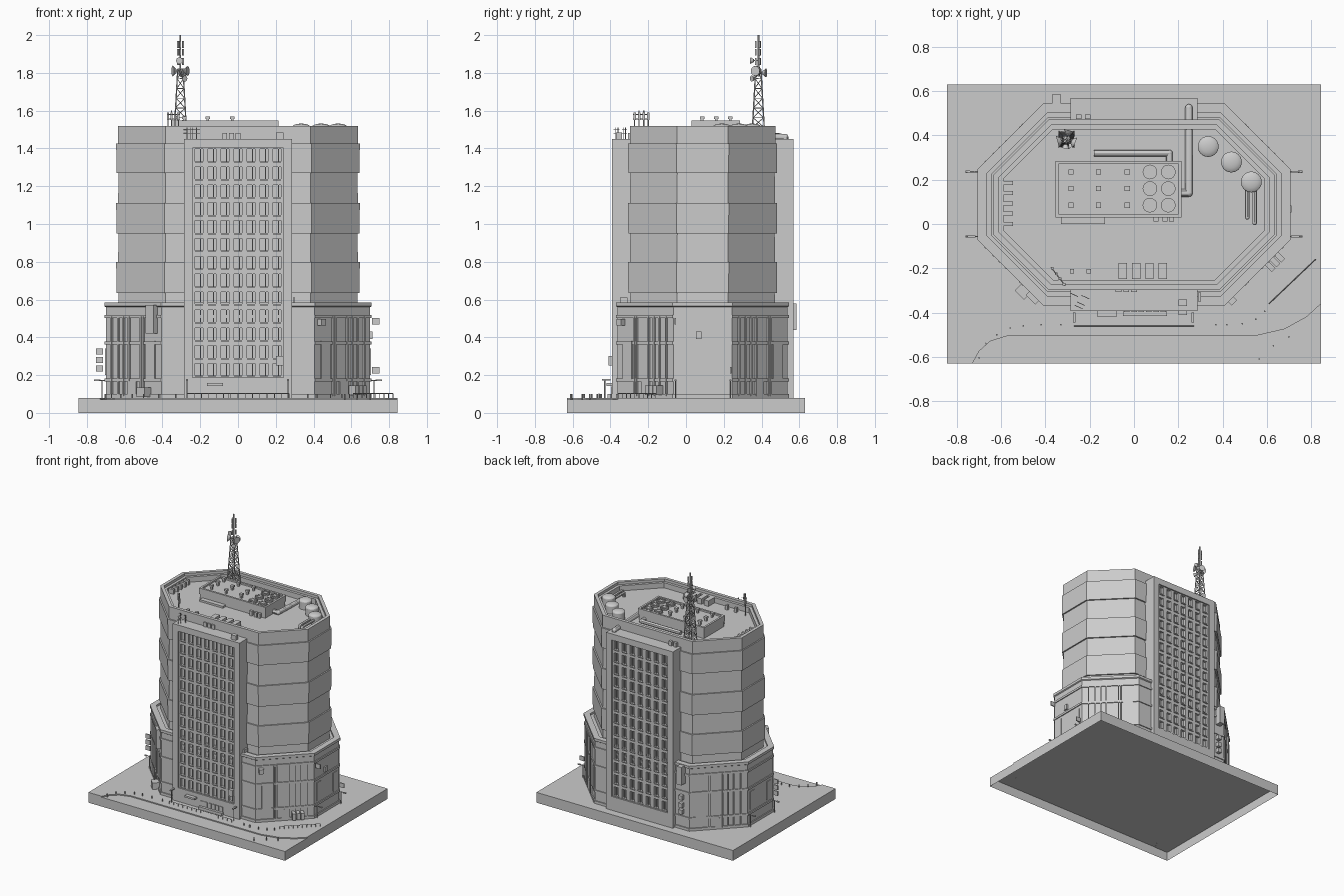
import bpy, bmesh, math
from mathutils import Matrix, Vector

if "Cube" in bpy.data.objects:
    bpy.data.objects.remove(bpy.data.objects["Cube"])

parts = {}
CY = 0.0875          # y centre of the tower
R = 1.46             # roof level

def bm_of(name):
    return parts.setdefault(name, bmesh.new())

def box(name, loc, size, rot=0):
    m = Matrix.Translation(loc) @ Matrix.Rotation(rot, 4, 'Z') @ Matrix.Diagonal((*size, 1))
    bmesh.ops.create_cube(bm_of(name), size=1, matrix=m)

def span(name, x0, x1, y0, y1, z0, z1):
    box(name, ((x0+x1)/2, (y0+y1)/2, (z0+z1)/2), (abs(x1-x0), abs(y1-y0), abs(z1-z0)))

def rod(name, p, q, r, n=6, r2=None):
    p, q = Vector(p), Vector(q)
    m = Matrix.Translation((p+q)/2) @ (q-p).to_track_quat('Z', 'Y').to_matrix().to_4x4()
    bmesh.ops.create_cone(bm_of(name), cap_ends=True, segments=n, radius1=r,
                          radius2=r if r2 is None else r2, depth=(q-p).length, matrix=m)

def pipe(name, pts, r, n=12):
    for a, b in zip(pts, pts[1:]):
        rod(name, a, b, r, n)
    for p in pts[1:-1]:
        bmesh.ops.create_uvsphere(bm_of(name), u_segments=n, v_segments=8, radius=r,
                                  matrix=Matrix.Translation(p))

def loft(name, hx, hy, c, rings):
    # chamfered rectangle, each ring is (outward offset, z)
    bm = bm_of(name)
    prev = None
    for d, z in rings:
        X, Y, C = hx+d, hy+d, c+0.586*d
        pts = [(X, Y-C), (X-C, Y), (C-X, Y), (-X, Y-C), (-X, C-Y), (C-X, -Y), (X-C, -Y), (X, C-Y)]
        cur = [bm.verts.new((x, y+CY, z)) for x, y in pts]
        if prev:
            for i in range(8):
                j = (i+1) % 8
                bm.faces.new((prev[i], prev[j], cur[j], cur[i]))
        prev = cur
    bm.faces.new(prev)

def wall(name, sx, sy, u, z, w, h, d):
    # box standing on a podium wall: u along the wall, d outwards
    n = Vector((sx, sy, 0)).normalized()
    t = Vector((-n.y, n.x, 0))
    c = Vector((sx*(0.70-0.1475*abs(sy)), CY+sy*(0.45-0.1475), 0))
    box(name, c + n*(d/2-0.005) + t*u + Vector((0, 0, z)), (d+0.01, w, h), math.atan2(n.y, n.x))

# open-bottomed ground slab with road, raised pavement
bm = bm_of("ground_slab")
lo, hi = ([bm.verts.new((x, y, z)) for x, y in
          ((-.845, -.63), (.845, -.63), (.845, .63), (-.845, .63))] for z in (0, .072))
for i in range(4):
    j = (i+1) % 4
    bm.faces.new((lo[i], lo[j], hi[j], hi[i]))
bm.faces.new(hi)
bm = bm_of("pavement")
edge = [(-.73, -.63), (-.70, -.575), (-.65, -.53), (-.57, -.505), (.55, -.505), (.68, -.475),
        (.78, -.42), (.845, -.36), (.845, .63), (-.845, .63), (-.845, -.63)]
f = bm.faces.new([bm.verts.new((x, y, .07)) for x, y in edge])
ext = bmesh.ops.extrude_face_region(bm, geom=[f])
bmesh.ops.translate(bm, vec=(0, 0, .01), verts=[v for v in ext['geom'] if isinstance(v, bmesh.types.BMVert)])

# podium with horizontal bands and coping
rings = [(.008, .08), (.008, .10), (0, .10)]
for z in (.175, .37, .51):
    rings += [(0, z-.008), (.007, z-.008), (.007, z+.008), (0, z+.008)]
rings += [(0, .56), (.008, .565), (.008, .585), (-.035, .585), (-.035, .57), (-.10, .57)]
loft("podium", .70, .45, .295, rings)

# tower: alternating projecting bands, then parapet and roof
rings = [(0, .56)]
for z0, z1 in ((.635, .80), (.95, 1.11), (1.27, 1.425)):
    rings += [(-.003, z0), (.008, z0), (.010, z1), (0, z1)]
rings += [(0, 1.52), (-.025, 1.52), (-.025, 1.50), (-.045, 1.50), (-.045, R)]
loft("tower", .635, .385, .25, rings)

# window bays front and back
for s, yo, yi, nm in ((-1, -.392, -.2, "front_bay"), (1, .57, .38, "back_bay")):
    dy = lambda d: yo - s*d
    span(nm, -.287, .287, dy(.03), yi, .08, 1.45)
    for k in (-1, 1):
        span(nm, k*.24, k*.287, dy(0), dy(.035), .08, 1.45)
    span(nm, -.24, .24, dy(0), dy(.035), 1.402, 1.45)
    span(nm, -.24, .24, dy(0), dy(.035), .08, .187)
    for i in range(8):
        x = -.2408 + .0688*i
        span(nm+"_grid", x-.0144, x+.0144, dy(.010), dy(.032), .187, 1.402)
    for j in range(14):
        z = 1.410 - .0946*j
        span(nm+"_grid", -.24, .24, dy(.012), dy(.032), z-.0133, z+.0133)
    for i in range(7):
        for j in range(13):
            x, z = -.2064 + .0688*i, 1.363 - .0946*j
            span(nm+"_sills", x-.023, x+.023, dy(.004), dy(.014), z-.039, z-.031)
            span(nm+"_sills", x+.006, x+.010, dy(.018), dy(.032), z-.034, z+.034)

# entrance
span("entrance", -.165, -.08, -.42, -.38, .143, .157)
span("entrance", -.05, .15, -.415, -.38, .08, .10)
for i in range(6):
    span("entrance", -.045+.033*i, -.02+.033*i, -.397, -.38, .10, .14)
span("small_billboard", .20, .24, -.41, -.385, .25, .30)
span("blade_sign", .290, .302, -.35, -.31, .20, .61)

# podium pilasters, doors and wall boxes
for sx, sy in ((-1, -1), (1, -1), (-1, 1), (1, 1)):
    k = sx*-sy
    for u in (.03, .07, .11, .16, -.06, -.075):
        wall("pilasters", sx, sy, u*k, .30, .010, .42, .010)
    wall("wall_panels", sx, sy, -.13*k, .28, .07, .20, .008)
    wall("wall_panels", sx, sy, 0, .125, .05, .085, .008)
for sx in (-1, 1):
    for u in (-.10, .10):
        wall("wall_panels", sx, 0, u, .27, .05, .14, .005)
wall("diagonal_billboard", -1, -1, .15, .495, .06, .15, .03)
wall("wall_units", 1, -1, -.17, .48, .035, .035, .03)
for i in range(3):
    wall("wall_units", 1, -1, .06+.03*i, .12, .024, .05, .05)
wall("wall_units", 1, 0, -.02, .41, .03, .04, .012)
wall("wall_units", -1, -1, .10, .11, .06, .05, .05)

# projecting signs and lamps at podium corners
for z in (.325, .28, .235):
    span("side_signs", -.752, -.715, -.060, -.052, z-.017, z+.017)
for z, y in ((.485, -.056), (.225, .236)):
    span("side_signs", .71, .748, y-.004, y+.004, z-.017, z+.017)
for sx in (-1, 1):
    for y in (-.056, .236):
        rod("corner_lamps", (sx*.70, y, .17), (sx*.76, y, .175), .003)
        rod("corner_lamps", (sx*.72, y, .08), (sx*.72, y, .175), .003)
        box("corner_lamps", (sx*.752, y, .172), (.02, .01, .008))
span("back_sign", -.37, -.33, .53, .585, .44, .58)
for z in (.22, .27, .33):
    span("back_units", -.36, -.33, .53, .565, z-.017, z+.017)

# street furniture
for x, y in ((-.70, -.605), (-.67, -.54), (-.62, -.50), (-.56, -.47), (-.50, -.46), (-.42, -.455), (-.33, -.455),
             (.37, -.455), (.42, -.455), (.49, -.45), (.55, -.43), (.59, -.395), (.565, -.61), (.63, -.55), (.70, -.51)):
    rod("bollards", (x, y, .07), (x, y, .10), .004)
def fence(a, b, n):
    a, b = Vector(a), Vector(b)
    for i in range(n+1):
        p = a.lerp(b, i/n)
        rod("railings", p, p+Vector((0, 0, .025)), .002, 4)
    rod("railings", a+Vector((0, 0, .024)), b+Vector((0, 0, .024)), .002, 4)
fence((-.27, -.46, .078), (.27, -.46, .078), 14)
fence((.61, -.36, .078), (.82, -.16, .078), 9)
for x in (-.27, .265):
    rod("lamp_posts", (x, -.43, .08), (x, -.43, .175), .003)
    span("lamp_posts", x-.006, x+.006, -.445, -.40, .172, .18)

# plant room with vents and fans
span("plant_room", -.35, .21, .035, .28, R-.01, 1.535)
for x0, x1, y0, y1 in ((-.355, -.34, .03, .285), (.2, .215, .03, .285), (-.34, .2, .03, .045), (-.34, .2, .27, .285)):
    span("plant_room", x0, x1, y0, y1, 1.50, 1.547)
for y in (.085, .16, .235):
    for x in (-.285, -.16, -.03):
        box("vents", (x, y, 1.545), (.014, .014, .03))
        box("vents", (x, y, 1.563), (.024, .024, .014))
    for x in (.072, .155):
        rod("fans", (x, y, 1.53), (x, y, 1.543), .033, 16)
        for k in range(4):
            box("fan_blades", (x, y, 1.546), (.064, .008, .006), k*math.pi/4)
span("walkway", -.33, -.13, .0, .035, R, 1.475)
for x in (.1, .14, .17):
    box("roof_units", (x, .02, 1.475), (.022, .018, .04))

# water tanks, pipes, ducts
for x, y in ((.335, .35), (.44, .28), (.53, .19)):
    rod("water_tanks", (x, y, R-.01), (x, y, 1.515), .047, 24)
    bmesh.ops.create_uvsphere(bm_of("water_tanks"), u_segments=24, v_segments=10, radius=.047,
        matrix=Matrix.Translation((x, y, 1.515)) @ Matrix.Diagonal((1, 1, .35, 1)))
for x, y in ((.512, .03), (.545, .005)):
    pipe("tank_pipes", [(x, .17, 1.49), (x, y, 1.49), (x, y, R-.01)], .010)
pipe("ducts", [(.20, .14, 1.475), (.248, .14, 1.475), (.248, .525, 1.46), (.248, .525, 1.44)], .017)
pipe("ducts", [(.16, .27, 1.475), (.16, .32, 1.475), (-.18, .32, 1.475)], .015)

# roof boxes
for i in range(5):
    box("roof_units", (-.572, .185-.046*i, 1.475), (.05, .018, .04))
for i in range(4):
    box("roof_units", (-.05+.06*i, -.213, 1.48), (.038, .072, .045))
for x in (-.28, -.205):
    box("roof_units", (x, -.213, 1.475), (.02, .02, .04))
for x in (-.07, -.035, 0):
    box("roof_units", (x, -.30, 1.465), (.025, .015, .035))
for x in (-.25, -.21):
    box("roof_units", (x, .485, 1.465), (.025, .02, .035))
span("roof_units", .2, .24, -.37, -.34, 1.44, 1.485)

# small antenna rack and aerials
for i in range(4):
    x, y = -.37+.018*i, -.20-.024*i
    rod("antenna_rack", (x, y, R), (x, y, 1.60 if i in (1, 2) else 1.585), .003)
    box("antenna_rack", (x, y, 1.57), (.012, .012, .04))
for z in (1.555, 1.58):
    rod("antenna_rack", (-.375, -.195, z), (-.31, -.28, z), .003)
for x, y in ((-.27, -.32), (-.24, -.36), (-.22, -.33), (-.25, -.375)):
    rod("aerials", (x, y, 1.44), (x, y, 1.51), .002)
    for z in (1.48, 1.50):
        rod("aerials", (x-.018, y+.008, z), (x+.018, y-.008, z), .0015, 4)

# lattice mast with dishes
MX, MY = -.305, .383
def leg(k, t):
    w = .034 - .020*t
    return (MX+w*(1, -1, -1, 1)[k % 4], MY+w*(1, 1, -1, -1)[k % 4], R + .36*t)
for k in range(4):
    rod("mast", leg(k, 0), leg(k, 1), .0035)
    for i in range(7):
        a, b = i/7, (i+1)/7
        rod("mast", leg(k, a), leg(k+1, b), .002, 4)
        rod("mast", leg(k+1, a), leg(k, b), .002, 4)
        rod("mast", leg(k, b), leg(k+1, b), .002, 4)
rod("mast", (MX, MY, 1.78), (MX, MY, 2.0), .005)
for z in (1.86, 1.91, 1.95):
    for a in (.4, 2.5, 4.6):
        x, y = MX+.014*math.cos(a), MY+.014*math.sin(a)
        box("mast_antennas", (x, y, z), (.008, .008, .035), a)
for a, z, r in ((3.4, 1.81, .028), (-.4, 1.81, .026), (1.3, 1.80, .024), (4.6, 1.865, .018), (5.3, 1.77, .016)):
    d = Vector((math.cos(a), math.sin(a), 0))
    c = Vector((MX, MY, z))
    rod("dishes", c, c+d*.03, .003)
    rod("dishes", c+d*.024, c+d*.042, r*.4, 16, r)

# turn the collected parts into objects
for name, bm in parts.items():
    bmesh.ops.recalc_face_normals(bm, faces=bm.faces)
    me = bpy.data.meshes.new(name)
    bm.to_mesh(me)
    bm.free()
    ob = bpy.data.objects.new(name, me)
    bpy.context.collection.objects.link(ob)
    if name in ("water_tanks", "tank_pipes", "ducts", "dishes", "fans"):
        bpy.ops.object.select_all(action='DESELECT')
        ob.select_set(True)
        bpy.context.view_layer.objects.active = ob
        bpy.ops.object.shade_smooth_by_angle()
